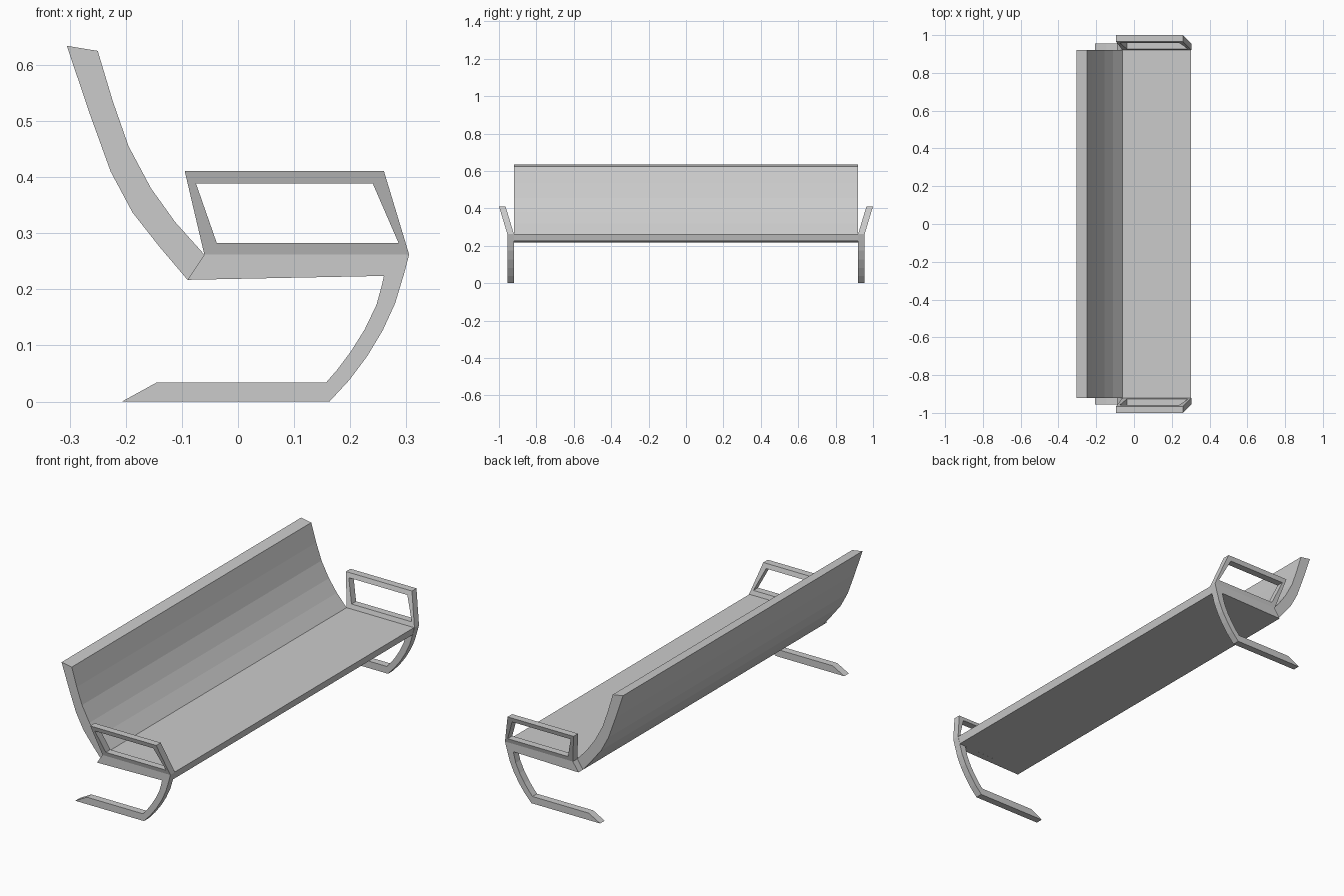
import bpy, bmesh

if "Cube" in bpy.data.objects:
    bpy.data.objects.remove(bpy.data.objects["Cube"])


def band(name, a, b, y0, y1, closed=False, lean=None, mirror=False):
    """Solid band between two paired (x, z) outlines, from y0 to y1.
    lean = (base_z, slope) tilts the band outward with height."""
    bm = bmesh.new()

    def vert(p, y):
        shift = (p[1] - lean[0]) * lean[1] if lean else 0
        return bm.verts.new((p[0], y + shift, p[1]))

    rings = [[vert(p, y0), vert(p, y1), vert(q, y1), vert(q, y0)] for p, q in zip(a, b)]
    n = len(rings)
    for i in range(n if closed else n - 1):
        r, s = rings[i], rings[(i + 1) % n]
        for k in range(4):
            m = (k + 1) % 4
            bm.faces.new((r[k], r[m], s[m], s[k]))
    if not closed:
        bm.faces.new(rings[0])
        bm.faces.new(rings[-1])
    bmesh.ops.recalc_face_normals(bm, faces=bm.faces)
    mesh = bpy.data.meshes.new(name)
    bm.to_mesh(mesh)
    bm.free()
    ob = bpy.data.objects.new(name, mesh)
    bpy.context.collection.objects.link(ob)
    if mirror:
        mod = ob.modifiers.new("Mirror", 'MIRROR')
        mod.use_axis = (False, True, False)
    return ob


HALF, OUT = 0.92, 0.955   # seat end, outer face of the side frames

# Curved backrest
band("backrest",
     [(-0.25, 0.625), (-0.223, 0.535), (-0.195, 0.455), (-0.155, 0.38), (-0.112, 0.32), (-0.06, 0.262)],
     [(-0.305, 0.634), (-0.265, 0.515), (-0.227, 0.41), (-0.188, 0.337), (-0.14, 0.276), (-0.09, 0.217)],
     -HALF, HALF)

# Flat seat slab
band("seat", [(-0.06, 0.262), (0.303, 0.262)], [(-0.09, 0.217), (0.295, 0.225)], -HALF, HALF)

# Side frames: foot, curved leg and seat rail in one band
band("side_frames",
     [(-0.207, 0), (0.163, 0), (0.199, 0.039), (0.231, 0.082), (0.258, 0.127),
      (0.28, 0.175), (0.296, 0.228), (0.305, 0.262), (-0.06, 0.262)],
     [(-0.145, 0.034), (0.157, 0.034), (0.177, 0.057), (0.201, 0.089), (0.226, 0.129),
      (0.247, 0.173), (0.257, 0.21), (0.26, 0.224), (-0.09, 0.217)],
     HALF, OUT, mirror=True)

# Armrest loops leaning outward
band("armrests",
     [(-0.06, 0.262), (0.305, 0.262), (0.26, 0.411), (-0.095, 0.411)],
     [(-0.038, 0.283), (0.286, 0.283), (0.24, 0.389), (-0.075, 0.389)],
     HALF, OUT, closed=True, lean=(0.262, 0.302), mirror=True)
